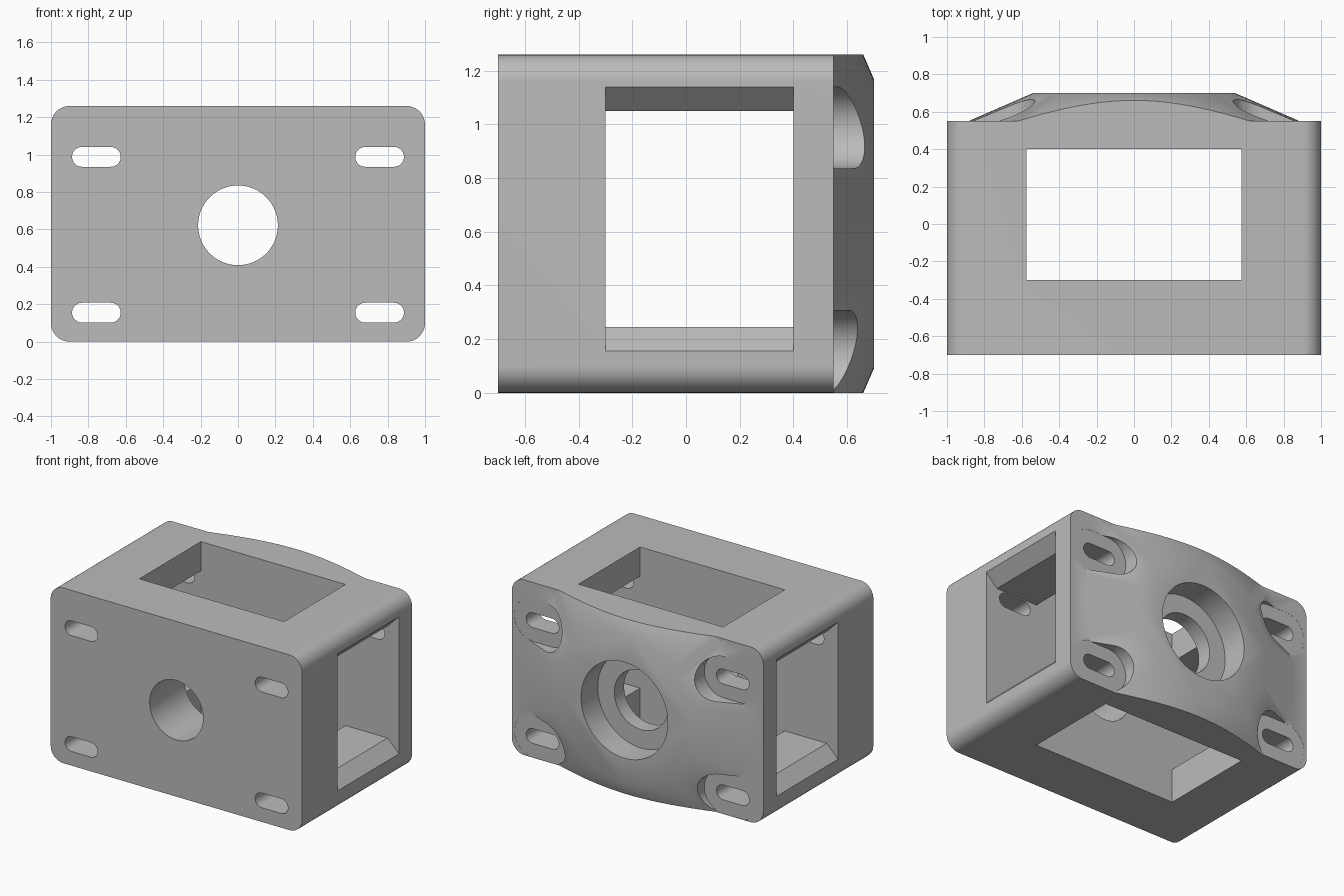
import bpy, bmesh, math
from mathutils import Vector

cube = bpy.data.objects.get("Cube")
if cube:
    bpy.data.objects.remove(cube, do_unlink=True)

MID_Z = 0.63          # height of the bore axis
SLOT_Z = (0.155, 0.988)

grey = bpy.data.materials.new("plain_grey")
grey.use_nodes = True
color = (0.5, 0.5, 0.5, 1)
grey.diffuse_color = color
grey.node_tree.nodes["Principled BSDF"].inputs["Base Color"].default_value = color


def prism(name, points, direction):
    """Extrude a closed planar outline along a direction."""
    bm = bmesh.new()
    face = bm.faces.new([bm.verts.new(p) for p in points])
    ext = bmesh.ops.extrude_face_region(bm, geom=[face])
    moved = [v for v in ext["geom"] if isinstance(v, bmesh.types.BMVert)]
    bmesh.ops.translate(bm, verts=moved, vec=Vector(direction))
    bmesh.ops.recalc_face_normals(bm, faces=bm.faces[:])
    mesh = bpy.data.meshes.new(name)
    bm.to_mesh(mesh)
    bm.free()
    obj = bpy.data.objects.new(name, mesh)
    bpy.context.collection.objects.link(obj)
    return obj


def rounded(name, cx, cz, half_x, half_z, r, y0, y1, steps=16):
    """Rounded rectangle in the xz plane, extruded along y."""
    points = []
    for i, (sx, sz) in enumerate(((1, 1), (-1, 1), (-1, -1), (1, -1))):
        for k in range(steps + 1):
            a = (i + k / steps) * math.pi / 2
            p = (round(cx + sx * (half_x - r) + r * math.cos(a), 5), y0,
                 round(cz + sz * (half_z - r) + r * math.sin(a), 5))
            if p not in points:
                points.append(p)
    return prism(name, points, (0, y1 - y0, 0))


def cylinder(name, r, y0, y1, cz, n=96):
    ring = [(r * math.cos(2 * math.pi * k / n), y0,
             cz + r * math.sin(2 * math.pi * k / n)) for k in range(n)]
    return prism(name, ring, (0, y1 - y0, 0))


def lathe(name, profile, n=96):
    """Closed solid of revolution around the y axis from (radius, y) pairs."""
    bm = bmesh.new()
    rings = [[bm.verts.new((r * math.cos(2 * math.pi * k / n), y,
                            MID_Z + r * math.sin(2 * math.pi * k / n)))
              for k in range(n)] for r, y in profile]
    for a, b in zip(rings, rings[1:]):
        for k in range(n):
            j = (k + 1) % n
            bm.faces.new((a[k], a[j], b[j], b[k]))
    bm.faces.new(rings[0])
    bm.faces.new(rings[-1])
    bmesh.ops.recalc_face_normals(bm, faces=bm.faces[:])
    mesh = bpy.data.meshes.new(name)
    bm.to_mesh(mesh)
    bm.free()
    obj = bpy.data.objects.new(name, mesh)
    bpy.context.collection.objects.link(obj)
    return obj


# Block with rounded long edges
body = rounded("housing_body", 0, MID_Z, 1, MID_Z, 0.1, -0.7, 0.9)
body.data.materials.append(grey)


def cut(tool, operation="DIFFERENCE"):
    mod = body.modifiers.new(tool.name, "BOOLEAN")
    mod.operation, mod.solver, mod.object = operation, "EXACT", tool
    bpy.context.view_layer.objects.active = body
    bpy.ops.object.modifier_apply(modifier=mod.name)
    bpy.data.objects.remove(tool, do_unlink=True)


# Raised conical boss on the back
cut(lathe("boss_envelope", [(2, -1), (2, 0.55), (0.885, 0.55), (0.54, 0.7)]), "INTERSECT")

# Vertical window
cut(prism("vertical_window", [(-0.575, -0.3, -0.5), (0.575, -0.3, -0.5),
                              (0.575, 0.4, -0.5), (-0.575, 0.4, -0.5)], (0, 0, 2.5)))

# Side window, flared at both mouths
half = [(1.1, 0.5925), (0.91, 0.4025)]
right = [(x, -0.3, 0.6475 + z) for x, z in half]
outline = right + [(-x, y, z) for x, y, z in reversed(right)]
outline += [(x, y, 1.295 - z) for x, y, z in reversed(outline)]
cut(prism("side_window", outline, (0, 0.7, 0)))

# Central bore with a wider recess at the back
cut(cylinder("bore", 0.213, -1, 1, 0.622))
cut(cylinder("bore_recess", 0.345, 0.51, 1, 0.622))

# Four mounting slots, each with a clearance pocket in the boss
for side in (-1, 1):
    for z in SLOT_Z:
        cut(rounded("slot_pocket", side * 0.755, z, 0.225, 0.152, 0.1519, 0.549, 1))
        cut(rounded("slot", side * 0.757, z, 0.13, 0.053, 0.0529, -1, 1))

bpy.ops.object.select_all(action="DESELECT")
body.select_set(True)
bpy.context.view_layer.objects.active = body
bpy.ops.object.shade_smooth_by_angle(angle=math.radians(30))
